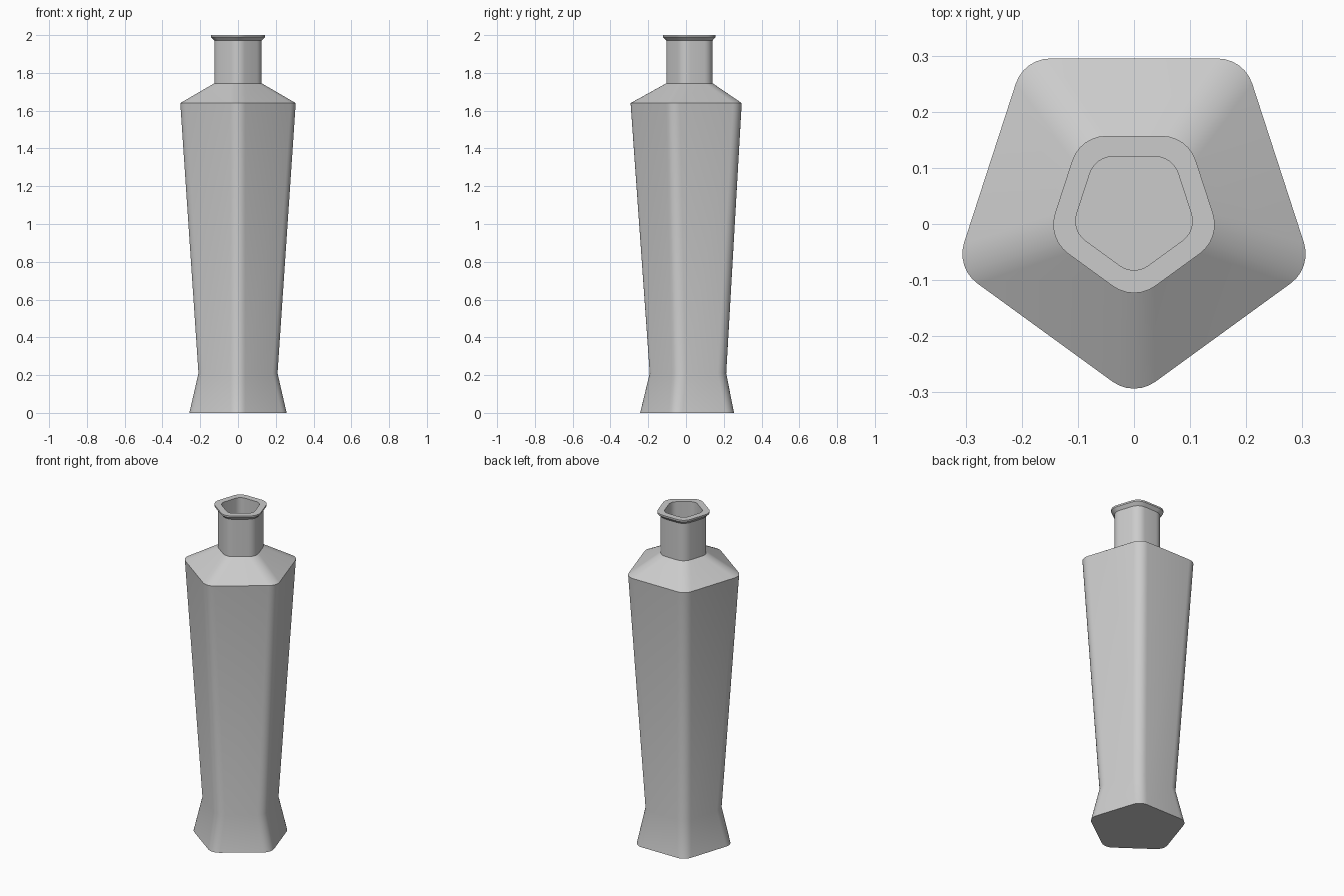
import bpy, bmesh
from math import sin, cos, pi, radians

if "Cube" in bpy.data.objects:
    bpy.data.objects.remove(bpy.data.objects["Cube"])

CENTRE_Y = 0.025   # pentagon centre, so that the bounds are centred on y = 0
SEG = 6            # segments per rounded corner


def pentagon(a, r):
    """Rounded regular pentagon, apothem a, corner radius r, one corner to -y."""
    d = (a - r) / cos(pi / 5)
    pts = []
    for k in range(5):
        t = -pi / 2 + k * 2 * pi / 5
        for i in range(SEG + 1):
            u = t - pi / 5 + i / SEG * 2 * pi / 5
            pts.append((d * cos(t) + r * cos(u), CENTRE_Y + d * sin(t) + r * sin(u)))
    return pts


# Profile: (apothem, corner radius, height), outside from base to lip, then inside down
outer = [(0.229, 0.065, 0.0), (0.188, 0.065, 0.21), (0.27, 0.065, 1.64),
         (0.116, 0.062, 1.745), (0.116, 0.062, 1.972),
         (0.132, 0.064, 1.99), (0.132, 0.064, 2.0)]
inner = [(0.095, 0.043, 2.0), (0.095, 0.043, 1.735), (0.249, 0.045, 1.626),
         (0.168, 0.045, 0.21), (0.205, 0.045, 0.02)]

# Bottle: loft the sections and close both floors
bm = bmesh.new()
rings = [[bm.verts.new((x, y, z)) for x, y in pentagon(a, r)]
         for a, r, z in outer + inner]
for lo, hi in zip(rings, rings[1:]):
    n = len(lo)
    for i in range(n):
        j = (i + 1) % n
        bm.faces.new((lo[i], lo[j], hi[j], hi[i]))
bm.faces.new(rings[0][::-1])
bm.faces.new(rings[-1])
bmesh.ops.recalc_face_normals(bm, faces=bm.faces)

mesh = bpy.data.meshes.new("bottle")
bm.to_mesh(mesh)
bm.free()
bottle = bpy.data.objects.new("bottle", mesh)
bpy.context.collection.objects.link(bottle)
bpy.context.view_layer.objects.active = bottle
bottle.select_set(True)
bpy.ops.object.shade_smooth_by_angle(angle=radians(25))
